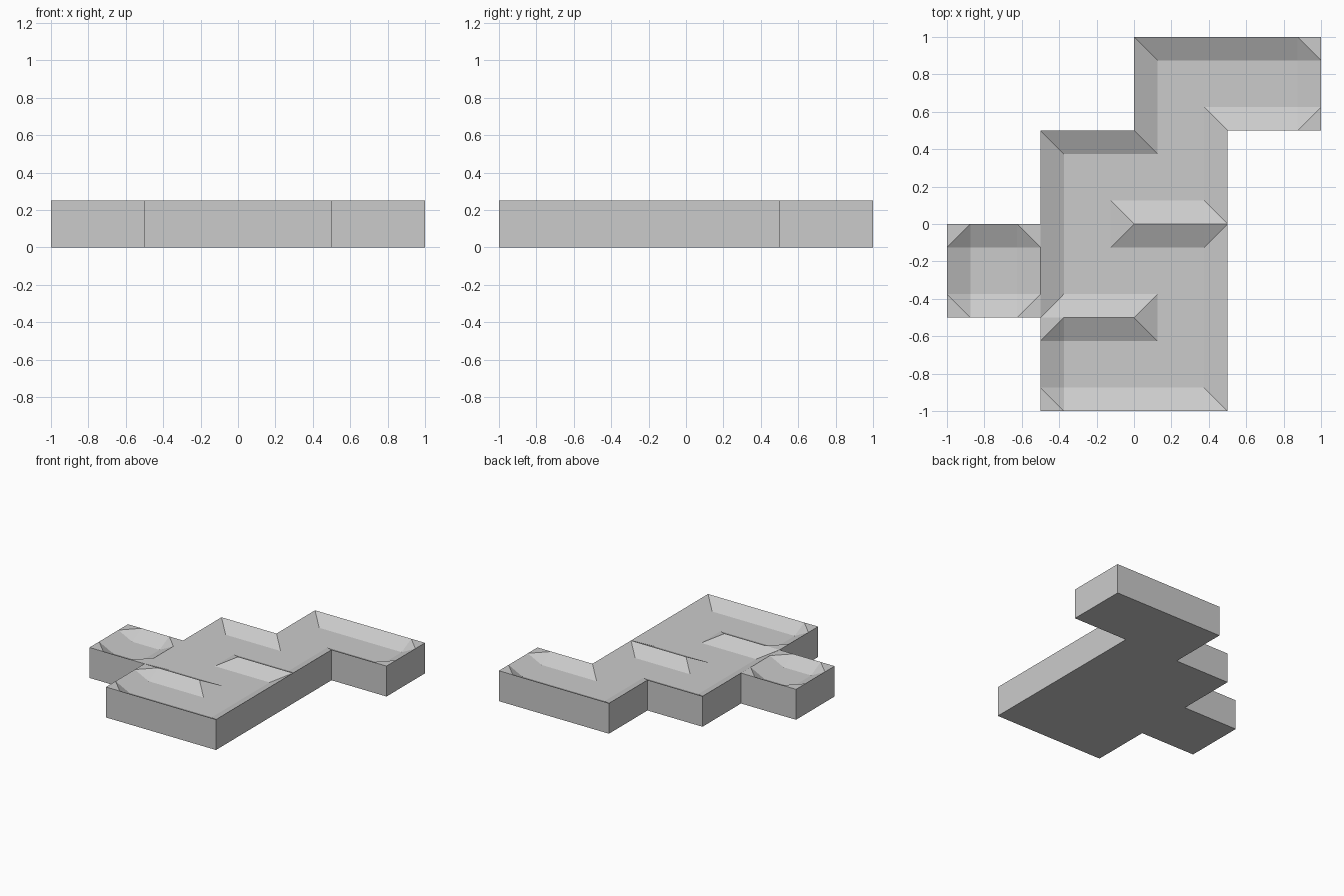
import bpy
import bmesh

cube = bpy.data.objects.get("Cube")
if cube:
    bpy.data.objects.remove(cube, do_unlink=True)

CELL, SLOPE = 0.5, 0.125
RIM, FLOOR = 0.25, 0.1875

# Occupied cells as (column, row), counted from the front right-hand corner
cells = {(1, 0), (2, 0), (0, 1), (1, 1), (2, 1), (1, 2), (2, 2), (2, 3), (3, 3)}

# Neighbouring cells that are separated by a ridge
ridges = [{(0, 1), (1, 1)}, {(1, 0), (1, 1)}, {(2, 1), (2, 2)}]


def walled(cell, step):
    other = (cell[0] + step[0], cell[1] + step[1])
    return other not in cells or {cell, other} in ridges


sides = [(1, 0), (0, 1), (-1, 0), (0, -1)]

# Grid corners touched by a wall are raised
raised = set()
for c, r in cells:
    for dx, dy in sides:
        if walled((c, r), (dx, dy)):
            for t in (-1, 1):
                raised.add((2 * c + 1 + dx + t * dy, 2 * r + 1 + dy + t * dx))

bm = bmesh.new()


def add_cell(cell):
    mid = [(k + 0.5) * CELL - 1 for k in cell]
    half, inner = CELL / 2, CELL / 2 - SLOPE
    closed = {s: walled(cell, s) for s in sides}
    dead_end = sum(closed.values()) >= 3

    def vert(x, y, high):
        return bm.verts.new((mid[0] + x, mid[1] + y, RIM if high else FLOOR))

    def face(*points):
        bm.faces.new([vert(*p) for p in points])

    # Sunken floor
    face(*[(x * inner, y * inner, False)
           for x, y in ((-1, -1), (1, -1), (1, 1), (-1, 1))])

    for dx, dy in sides:
        # Sloped border along one side
        high = closed[(dx, dy)]

        def along(out, side):
            return (dx * out - dy * side, dy * out + dx * side)
        face((*along(inner, -inner), False), (*along(half, -inner), high),
             (*along(half, inner), high), (*along(inner, inner), False))

        # Corner between this side and the next one
        turn = (-dy, dx)
        corner = (*along(half, half),
                  (2 * cell[0] + 1 + dx + turn[0],
                   2 * cell[1] + 1 + dy + turn[1]) in raised)
        a = (*along(half, inner), high)
        b = (*along(inner, half), closed[turn])
        low = (*along(inner, inner), False)
        if dead_end and high and closed[turn]:
            face(a, corner, b)
            face(a, b, low)
        else:
            face(a, corner, low)
            face(corner, b, low)


for cell in sorted(cells):
    add_cell(cell)
bmesh.ops.remove_doubles(bm, verts=bm.verts, dist=0.001)

# Outer walls and flat underside
outline = [e for e in bm.edges if e.is_boundary]
new = bmesh.ops.extrude_edge_only(bm, edges=outline)["geom"]
for v in new:
    if isinstance(v, bmesh.types.BMVert):
        v.co.z = 0
bmesh.ops.holes_fill(bm, edges=[e for e in bm.edges if e.is_boundary], sides=0)

# Merge coplanar faces and fix directions
bmesh.ops.dissolve_limit(bm, angle_limit=0.01, verts=bm.verts, edges=bm.edges)
bmesh.ops.recalc_face_normals(bm, faces=bm.faces)
bmesh.ops.triangulate(bm, faces=[f for f in bm.faces if len(f.verts) > 4])

mesh = bpy.data.meshes.new("floor_tiles")
bm.to_mesh(mesh)
bm.free()

# Plain grey material
grey = bpy.data.materials.new("light_grey")
grey.use_nodes = True
colour = (0.6, 0.6, 0.6, 1)
grey.diffuse_color = colour
grey.node_tree.nodes["Principled BSDF"].inputs["Base Color"].default_value = colour
mesh.materials.append(grey)

tiles = bpy.data.objects.new("floor_tiles", mesh)
bpy.context.collection.objects.link(tiles)
